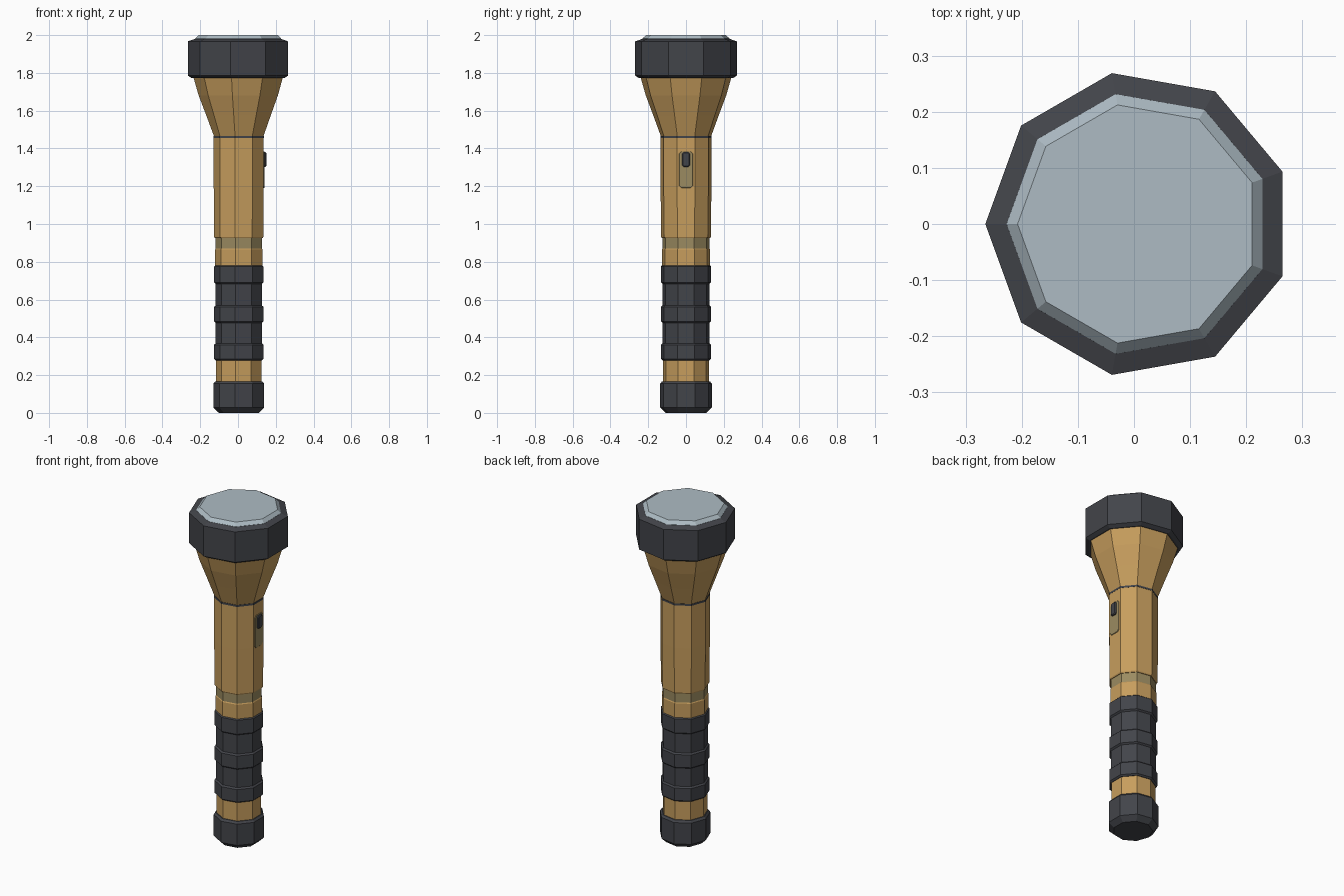
import bpy, bmesh, math

if "Cube" in bpy.data.objects:
    bpy.data.objects.remove(bpy.data.objects["Cube"])

SIDES = 9
CX = 0.008  # nine-sided outline is centred by its bounding box


def material(name, rgb):
    m = bpy.data.materials.new(name)
    m.diffuse_color = (*rgb, 1)
    m.use_nodes = True
    m.node_tree.nodes["Principled BSDF"].inputs["Base Color"].default_value = m.diffuse_color
    return m


TAN = material("tan_metal", (0.57, 0.34, 0.11))
DARK = material("dark_rubber", (0.055, 0.058, 0.068))
OLIVE = material("olive_trim", (0.33, 0.26, 0.12))
GLASS = material("pale_glass", (0.42, 0.50, 0.55))


def finish(name, bm, mat):
    bmesh.ops.recalc_face_normals(bm, faces=bm.faces)
    me = bpy.data.meshes.new(name)
    bm.to_mesh(me)
    bm.free()
    me.materials.append(mat)
    ob = bpy.data.objects.new(name, me)
    bpy.context.collection.objects.link(ob)
    return ob


def lathe(name, profile, mat):
    """Closed nine-sided solid from (radius, z) pairs, bottom to top."""
    bm = bmesh.new()
    rings = []
    for r, z in profile:
        angles = [math.pi + 2 * math.pi * i / SIDES for i in range(SIDES)]
        rings.append([bm.verts.new((CX + r * math.cos(a), r * math.sin(a), z)) for a in angles])
    for lo, hi in zip(rings, rings[1:]):
        for i in range(SIDES):
            j = (i + 1) % SIDES
            bm.faces.new((lo[i], lo[j], hi[j], hi[i]))
    bm.faces.new(rings[0])
    bm.faces.new(rings[-1])
    return finish(name, bm, mat)


def side_plate(name, y, z0, z1, x0, x1, chamfer, inset, mat):
    """Plate with clipped corners on the +x face, tapering outwards."""
    bm = bmesh.new()
    loops = []
    for x, d in ((x0, 0), (x1 - inset, 0), (x1, inset)):
        w, b, t, c = y - d, z0 + d, z1 - d, chamfer
        outline = [(-w, b + c), (-w + c, b), (w - c, b), (w, b + c),
                   (w, t - c), (w - c, t), (-w + c, t), (-w, t - c)]
        loops.append([bm.verts.new((x, p, q)) for p, q in outline])
    for lo, hi in zip(loops, loops[1:]):
        for i in range(8):
            j = (i + 1) % 8
            bm.faces.new((lo[i], lo[j], hi[j], hi[i]))
    bm.faces.new(loops[0])
    bm.faces.new(loops[-1])
    return finish(name, bm, mat)


# Tail and handle
lathe("tail_cap", [(.109, 0), (.139, .028), (.139, .155), (.129, .167)], DARK)
lathe("lower_tube", [(.1235, .15), (.1235, .30)], TAN)

# Rubber grip with three raised bands
grip = []
for z0, z1 in ((.278, .368), (.477, .569), (.683, .783)):
    grip += [(.126, z0), (.135, z0 + .008), (.135, z1 - .008), (.126, z1)]
lathe("grip", grip, DARK)

# Upper tube with trim ring
lathe("collar", [(.129, .77), (.129, .865), (.125, .872)], TAN)
lathe("trim_ring", [(.126, .865), (.126, .93)], OLIVE)
lathe("barrel", [(.130, .925), (.134, .932), (.1365, 1.20), (.1365, 1.46)], TAN)
lathe("neck_ring", [(.1375, 1.455), (.1375, 1.466)], DARK)

# Head
lathe("flared_head", [(.134, 1.462), (.176, 1.575), (.216, 1.68), (.248, 1.79)], TAN)
lathe("bezel", [(.252, 1.772), (.273, 1.785), (.273, 1.967), (.235, 1.98)], DARK)
lathe("lens", [(.236, 1.96), (.235, 1.981), (.2155, 2.0)], GLASS)

# Switch on the +x face
side_plate("switch_plate", .037, 1.19, 1.385, .12, .1395, .012, .002, OLIVE)
side_plate("switch_button", .02, 1.303, 1.38, .13, .150, .007, .004, DARK)
